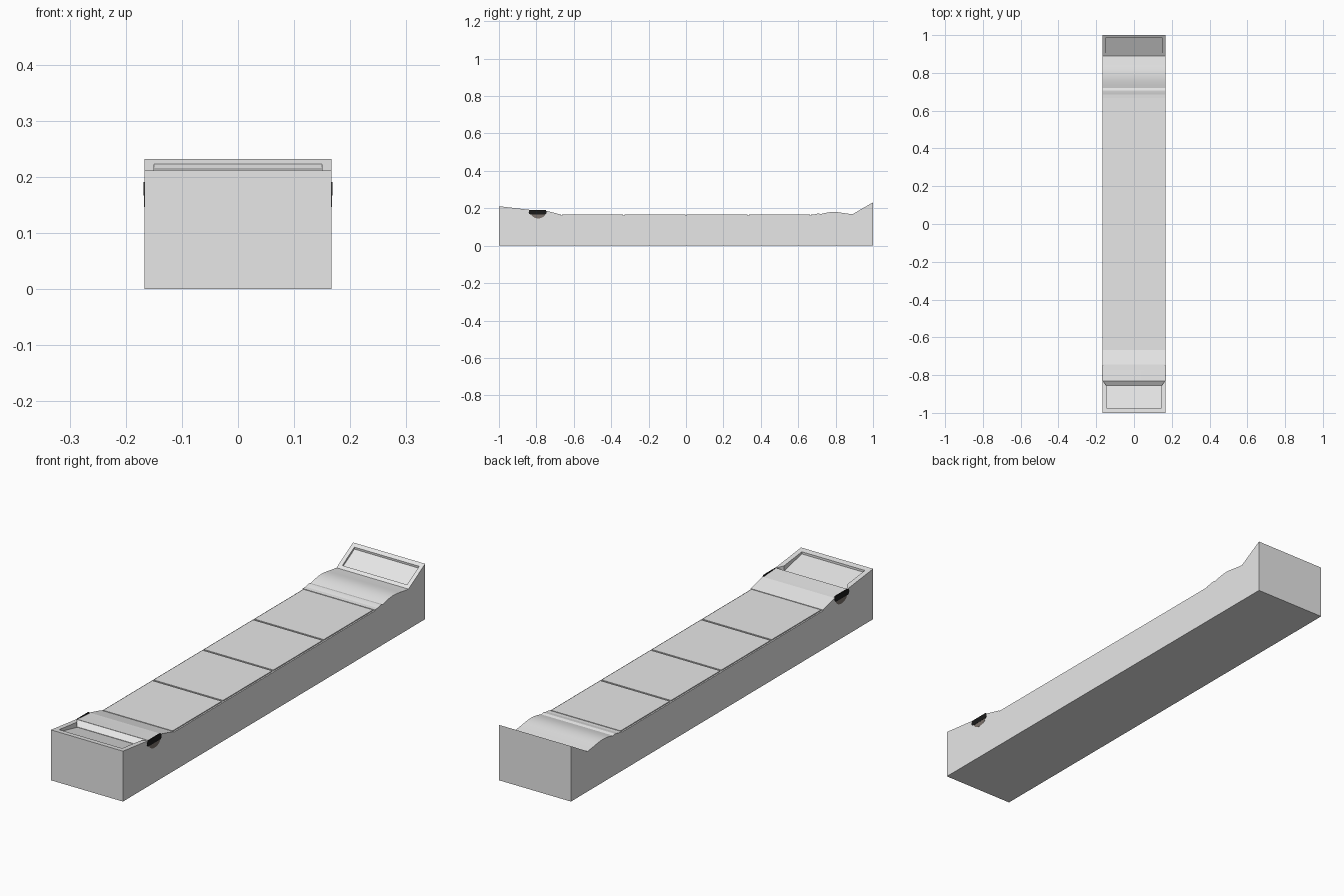
import bpy, bmesh, math

if "Cube" in bpy.data.objects:
    bpy.data.objects.remove(bpy.data.objects["Cube"])

W = 0.167      # half width
TOP = 0.166    # tile surface height


def material(name, rgb):
    m = bpy.data.materials.new(name)
    m.diffuse_color = (*rgb, 1)
    m.use_nodes = True
    m.node_tree.nodes["Principled BSDF"].inputs["Base Color"].default_value = m.diffuse_color
    return m


GREY = material("light_grey", (0.8, 0.8, 0.8))
BLACK = material("black", (0.01, 0.01, 0.01))
TAUPE = material("dark_taupe", (0.2, 0.17, 0.15))


def finish(name, bm, mat):
    bmesh.ops.recalc_face_normals(bm, faces=bm.faces)
    me = bpy.data.meshes.new(name)
    bm.to_mesh(me)
    bm.free()
    me.materials.append(mat)
    ob = bpy.data.objects.new(name, me)
    bpy.context.collection.objects.link(ob)
    return ob


def extrude_x(name, pts, x0, x1, mat):
    """Extrude a (y, z) outline from x0 to x1."""
    bm = bmesh.new()
    f = bm.faces.new([bm.verts.new((x0, y, z)) for y, z in pts])
    g = bmesh.ops.extrude_face_region(bm, geom=[f])["geom"]
    for v in g:
        if isinstance(v, bmesh.types.BMVert):
            v.co.x = x1
    return finish(name, bm, mat)


def hull(name, pts, mat):
    bm = bmesh.new()
    for p in pts:
        bm.verts.new(p)
    bmesh.ops.convex_hull(bm, input=bm.verts)
    return finish(name, bm, mat)


def select(ob):
    bpy.ops.object.select_all(action='DESELECT')
    ob.select_set(True)
    bpy.context.view_layer.objects.active = ob


def cut(ob, cutter):
    cutter.hide_render = True
    mod = ob.modifiers.new("cut", 'BOOLEAN')
    mod.operation = 'DIFFERENCE'
    mod.solver = 'EXACT'
    mod.object = cutter
    select(ob)
    bpy.ops.object.modifier_apply(modifier="cut")
    bpy.data.objects.remove(cutter)


# Long body: raised front desk, flat deck, rounded hump, raised back panel
hump = [(0.72 + 0.125 * t / 12,
         0.169 + 0.005 * t / 12 + 0.0085 * math.sin(math.pi * t / 12)) for t in range(13)]
profile = [(-1, 0), (-1, 0.211), (-0.83, 0.191), (-0.745, 0.186), (-0.667, TOP),
           (-0.667, 0.162), (0.667, 0.162), (0.667, TOP), (0.685, 0.167),
           (0.70, 0.171), (0.708, 0.172)]
profile += hump + [(0.89, 0.168), (1, 0.232), (1, 0)]
body = extrude_x("body", profile, -W, W, GREY)

# Front recess with a tilted floor and a flared rear wall
cut(body, extrude_x("front_recess_cutter",
                    [(-0.975, 0.26), (-0.975, 0.199), (-0.855, 0.172), (-0.855, 0.26)],
                    -0.146, 0.146, GREY))
cut(body, hull("flared_wall_cutter",
               [(s * x, y, z) for s in (-1, 1) for x, y, z in
                ((0.146, -0.857, 0.1724), (0.146, -0.857, 0.26),
                 (0.165, -0.83, 0.190), (0.165, -0.83, 0.26))], GREY))

# Back recess, sunk parallel to the sloping panel
def slope(y, d):
    return (y, 0.168 + (y - 0.89) * 0.064 / 0.11 - d)


lo, hi = slope(0.905, 0.009), slope(0.985, 0.009)
cut(body, extrude_x("back_recess_cutter",
                    [lo, hi, (0.981, 0.27), (0.901, 0.27)], -0.15, 0.15, GREY))
select(body)
bpy.ops.object.shade_smooth_by_angle(angle=math.radians(9))

# Four deck tiles separated by narrow grooves
for i in range(4):
    y0 = -0.667 + i * 0.3335
    extrude_x(f"deck_tile_{i + 1}",
              [(y0 + 0.004, 0.16), (y0 + 0.3295, 0.16),
               (y0 + 0.3295, TOP), (y0 + 0.004, TOP)], -0.161, 0.161, GREY)

# Side fittings: black rounded bar above a half-round cup, on both sides
for s, side in ((1, "right"), (-1, "left")):
    cup = [(-0.79 + 0.038 * math.cos(a), 0.172 - 0.026 * math.sin(a))
           for a in (math.pi * k / 12 for k in range(13))]
    extrude_x(f"{side}_cup", cup, s * 0.163, s * 0.1674, TAUPE)
    bar = [(-0.793 + sy * 0.039 + 0.009 * math.cos(a), 0.179 + 0.012 * math.sin(a))
           for sy, a0 in ((1, -90), (-1, 90))
           for a in (math.radians(a0 + 30 * k) for k in range(7))]
    extrude_x(f"{side}_bar", bar, s * 0.163, s * 0.168, BLACK)
